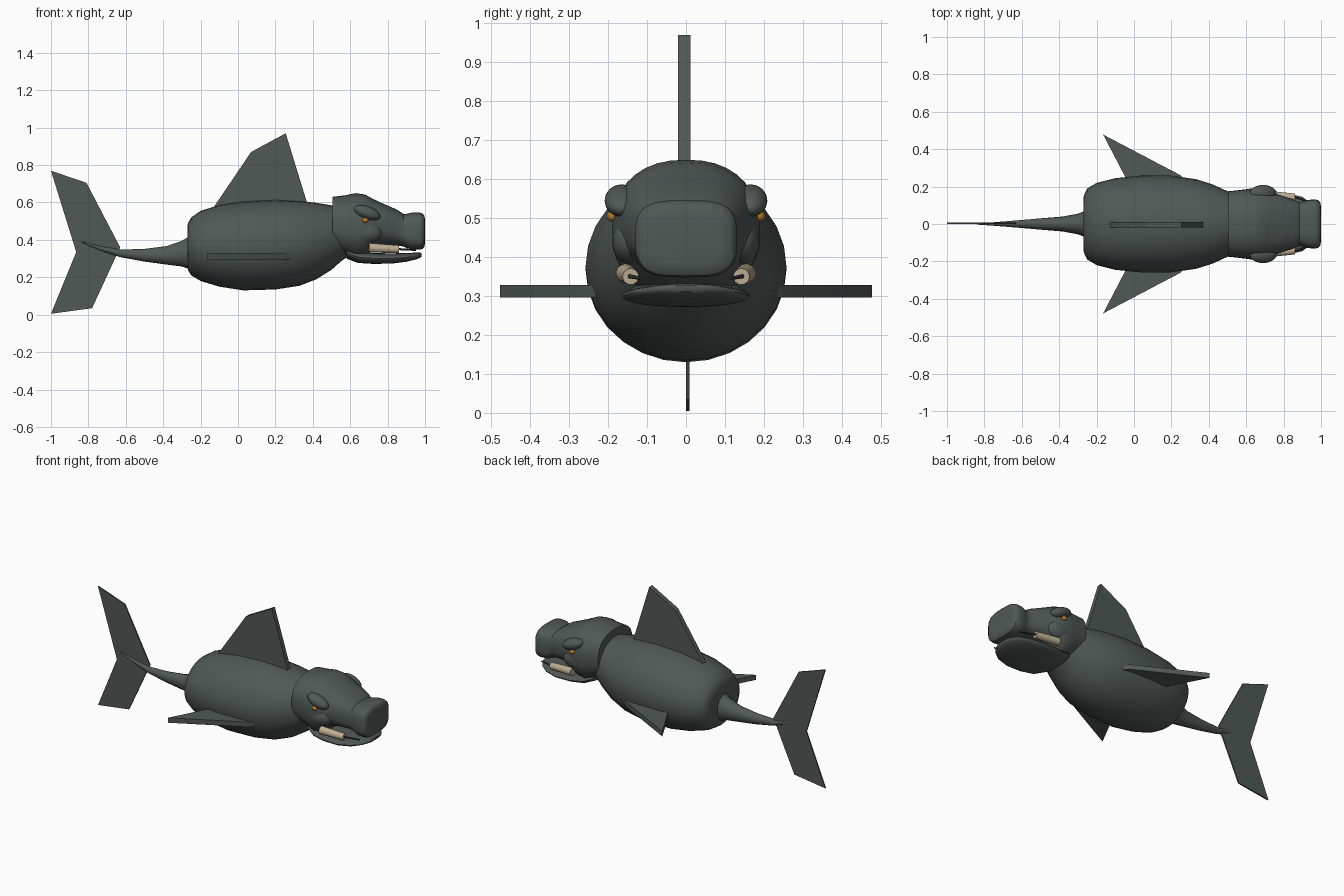
import bpy, bmesh, math
from mathutils import Vector

cube = bpy.data.objects.get("Cube")
if cube:
    bpy.data.objects.remove(cube, do_unlink=True)


def material(name, rgb):
    m = bpy.data.materials.new(name)
    m.use_nodes = True
    m.diffuse_color = (*rgb, 1)
    m.node_tree.nodes["Principled BSDF"].inputs["Base Color"].default_value = (*rgb, 1)
    return m


SKIN = material("slate_skin", (0.08, 0.098, 0.092))
IVORY = material("ivory", (0.52, 0.42, 0.29))
AMBER = material("amber", (0.45, 0.19, 0.02))
DARK = material("dark_metal", (0.03, 0.033, 0.033))


def finish(name, bm, mat, angle=40):
    bmesh.ops.recalc_face_normals(bm, faces=bm.faces)
    mesh = bpy.data.meshes.new(name)
    bm.to_mesh(mesh)
    bm.free()
    mesh.materials.append(mat)
    ob = bpy.data.objects.new(name, mesh)
    bpy.context.collection.objects.link(ob)
    bpy.ops.object.select_all(action="DESELECT")
    ob.select_set(True)
    bpy.context.view_layer.objects.active = ob
    bpy.ops.object.shade_smooth_by_angle(angle=math.radians(angle))
    return ob


def loft(name, sections, mat, sides=28, y=0):
    """Skin rounded sections (x, bottom, top, half width, squareness) along x."""
    bm = bmesh.new()
    rings = []
    for x, lo, hi, w, power in sections:
        ring = []
        for i in range(sides):
            a = math.tau * i / sides
            c, s = math.cos(a), math.sin(a)
            px = math.copysign(abs(c) ** (2 / power), c)
            pz = math.copysign(abs(s) ** (2 / power), s)
            ring.append(bm.verts.new((x, y + w * px, (lo + hi) / 2 + (hi - lo) / 2 * pz)))
        rings.append(ring)
    for a, b in zip(rings, rings[1:]):
        for i in range(sides):
            j = (i + 1) % sides
            bm.faces.new((a[i], a[j], b[j], b[i]))
    bm.faces.new(rings[0])
    bm.faces.new(rings[-1])
    return finish(name, bm, mat)


def plate(name, outline, offset, mat):
    """Extrude a closed outline along an offset vector."""
    bm = bmesh.new()
    face = bm.faces.new([bm.verts.new(p) for p in outline])
    out = bmesh.ops.extrude_face_region(bm, geom=[face])
    moved = [v for v in out["geom"] if isinstance(v, bmesh.types.BMVert)]
    bmesh.ops.translate(bm, verts=moved, vec=offset)
    return finish(name, bm, mat, 25)


def ball(name, centre, size, mat, tilt=0):
    bm = bmesh.new()
    bmesh.ops.create_uvsphere(bm, u_segments=20, v_segments=12, radius=1)
    bmesh.ops.scale(bm, verts=bm.verts, vec=size)
    ob = finish(name, bm, mat)
    ob.location = centre
    ob.rotation_euler.y = tilt
    return ob


def rod(name, start, end, r1, r2, mat):
    a, b = Vector(start), Vector(end)
    bm = bmesh.new()
    bmesh.ops.create_cone(bm, cap_ends=True, segments=14, radius1=r1, radius2=r2, depth=(b - a).length)
    ob = finish(name, bm, mat)
    ob.location = (a + b) / 2
    ob.rotation_euler = (b - a).to_track_quat("Z", "Y").to_euler()


# Barrel trunk
loft("trunk", [
    (-0.27, 0.27, 0.47, 0.13, 2), (-0.268, 0.24, 0.49, 0.155, 2), (-0.25, 0.21, 0.52, 0.19, 2),
    (-0.2, 0.18, 0.555, 0.22, 2), (-0.1, 0.15, 0.587, 0.245, 2), (0.03, 0.13, 0.607, 0.258, 2),
    (0.2, 0.135, 0.615, 0.258, 2), (0.33, 0.155, 0.608, 0.24, 2), (0.42, 0.19, 0.598, 0.212, 2),
    (0.5, 0.24, 0.585, 0.175, 2), (0.55, 0.285, 0.56, 0.15, 2), (0.6, 0.32, 0.5, 0.12, 2)], SKIN)

# Tapering tail
loft("tail", [
    (-0.25, 0.24, 0.425, 0.075, 2), (-0.3, 0.258, 0.395, 0.055, 2), (-0.38, 0.268, 0.367, 0.04, 2),
    (-0.5, 0.284, 0.352, 0.03, 2), (-0.63, 0.308, 0.348, 0.019, 2), (-0.74, 0.345, 0.368, 0.01, 2),
    (-0.84, 0.387, 0.393, 0.003, 2)], SKIN, 16)

# Fins
plate("tail_fin", [(x, 0, z) for x, z in (
    (-1, 0.77), (-0.81, 0.705), (-0.63, 0.36), (-0.78, 0.035), (-1, 0.005), (-0.865, 0.335))],
    (0, 0.009, 0), SKIN)
plate("dorsal_fin", [(x, -0.02, z) for x, z in (
    (-0.14, 0.56), (0.07, 0.87), (0.255, 0.97), (0.375, 0.58))], (0, 0.031, 0), SKIN)
for side, name in ((1, "left"), (-1, "right")):
    plate(name + "_pectoral_fin", [(x, side * y, 0.296) for x, y in (
        (-0.165, 0.478), (-0.02, 0.2), (0.31, 0.2), (0.25, 0.26))], (0, 0, 0.032), SKIN)

# Head with a blunt square snout
loft("head", [
    (0.505, 0.35, 0.63, 0.175, 2.5), (0.57, 0.32, 0.638, 0.182, 2.4), (0.63, 0.29, 0.65, 0.19, 2.3),
    (0.68, 0.3, 0.642, 0.19, 2.3), (0.72, 0.35, 0.62, 0.178, 2.4), (0.78, 0.37, 0.592, 0.155, 2.6),
    (0.85, 0.37, 0.562, 0.132, 2.8), (0.885, 0.365, 0.538, 0.116, 3), (0.905, 0.355, 0.54, 0.12, 3.2),
    (0.93, 0.349, 0.546, 0.129, 3.4), (0.97, 0.348, 0.546, 0.131, 3.4), (0.988, 0.352, 0.54, 0.126, 3.4),
    (0.997, 0.365, 0.528, 0.113, 3.4), (1, 0.385, 0.508, 0.092, 3.4)], SKIN, 36)

# Broad lower jaw
loft("lower_jaw", [
    (0.58, 0.3, 0.36, 0.12, 2), (0.64, 0.277, 0.34, 0.148, 2.2), (0.72, 0.272, 0.33, 0.163, 2.2),
    (0.82, 0.273, 0.328, 0.164, 2.2), (0.9, 0.283, 0.33, 0.145, 2.2), (0.95, 0.295, 0.332, 0.108, 2.2),
    (0.975, 0.305, 0.332, 0.07, 2.2), (0.982, 0.312, 0.328, 0.04, 2)], SKIN)

# Paired brows, cheeks, eyes and side tusks
for side, name in ((1, "left"), (-1, "right")):
    ball(name + "_brow", (0.69, side * 0.165, 0.545), (0.075, 0.044, 0.035), SKIN, 0.35)
    ball(name + "_cheek", (0.68, side * 0.145, 0.44), (0.09, 0.045, 0.06), SKIN)
    ball(name + "_eye", (0.68, side * 0.188, 0.505), (0.017, 0.016, 0.014), AMBER)
    rod(name + "_tusk", (0.7, side * 0.155, 0.358), (0.86, side * 0.142, 0.35), 0.025, 0.021, IVORY)
    rod(name + "_tusk_pin", (0.84, side * 0.15, 0.352), (0.95, side * 0.115, 0.345), 0.006, 0.004, DARK)
